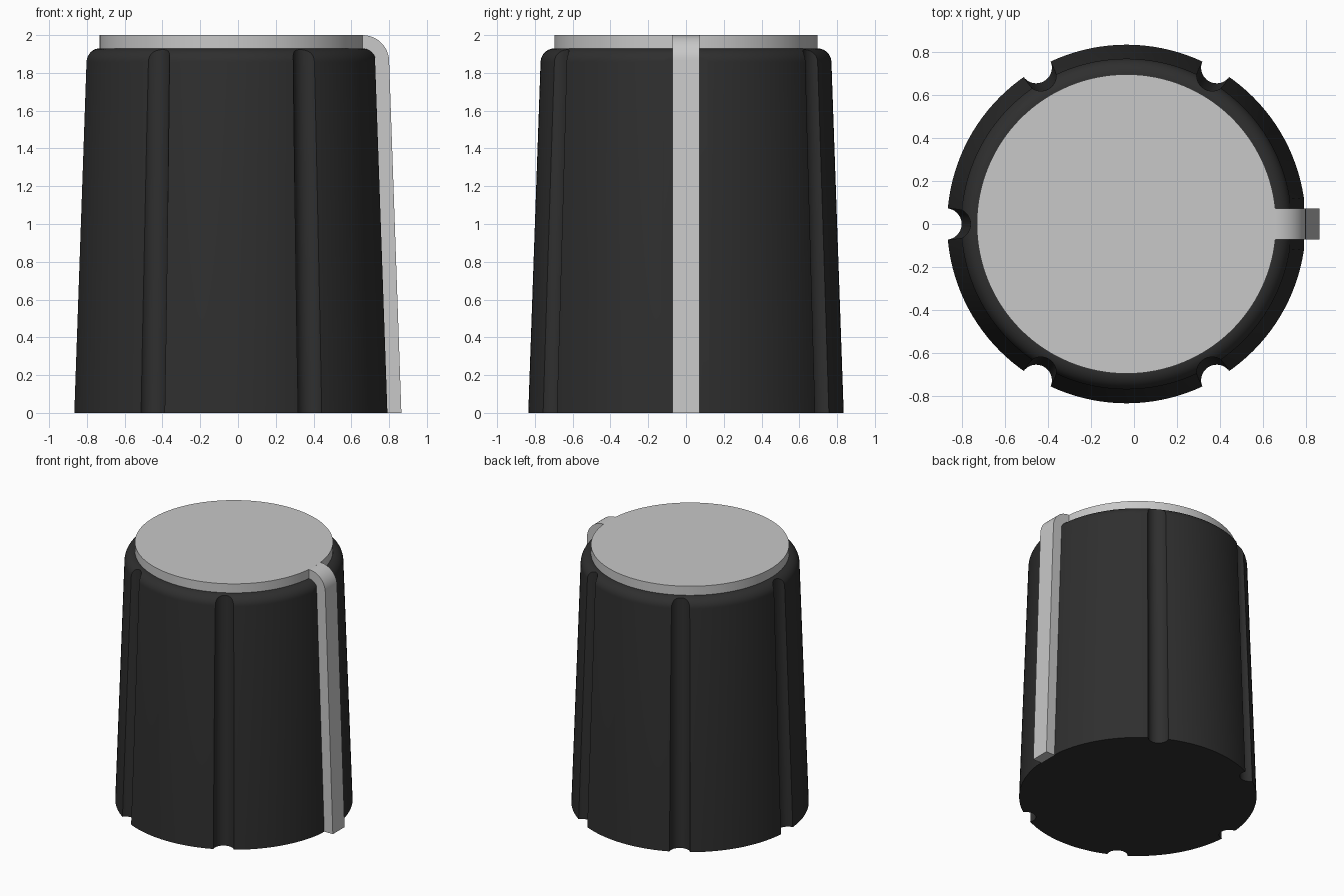
import bpy, bmesh, math
from mathutils import Matrix, Vector

cube = bpy.data.objects.get("Cube")
if cube:
    bpy.data.objects.remove(cube, do_unlink=True)

CX = -0.035  # axis of the round parts


def material(name, rgb, rough):
    m = bpy.data.materials.new(name)
    m.use_nodes = True
    m.diffuse_color = (*rgb, 1)
    bsdf = m.node_tree.nodes["Principled BSDF"]
    bsdf.inputs["Base Color"].default_value = (*rgb, 1)
    bsdf.inputs["Roughness"].default_value = rough
    return m


black = material("black_plastic", (0.028, 0.028, 0.028), 0.6)
grey = material("light_grey_plastic", (0.58, 0.58, 0.58), 0.5)


def add_object(name, bm, mat):
    bmesh.ops.recalc_face_normals(bm, faces=bm.faces[:])
    mesh = bpy.data.meshes.new(name)
    bm.to_mesh(mesh)
    bm.free()
    mesh.materials.append(mat)
    ob = bpy.data.objects.new(name, mesh)
    bpy.context.collection.objects.link(ob)
    return ob


def activate(ob):
    bpy.ops.object.select_all(action='DESELECT')
    ob.select_set(True)
    bpy.context.view_layer.objects.active = ob


def smooth(ob, angle=30):
    activate(ob)
    bpy.ops.object.shade_smooth_by_angle(angle=math.radians(angle))


def lathe(name, profile, mat, steps=128):
    """Spin (radius, z) points about the knob axis and close both ends."""
    bm = bmesh.new()
    rings = []
    for r, z in profile:
        rings.append([bm.verts.new((CX + r * math.cos(a), r * math.sin(a), z))
                      for a in (2 * math.pi * i / steps for i in range(steps))])
    for a, b in zip(rings, rings[1:]):
        for i in range(steps):
            j = (i + 1) % steps
            bm.faces.new((a[i], a[j], b[j], b[i]))
    bm.faces.new(rings[0])
    bm.faces.new(rings[-1])
    return add_object(name, bm, mat)


def arc(cx, cz, r, start, end, n):
    return [(cx + r * math.cos(math.radians(start + (end - start) * i / n)),
             cz + r * math.sin(math.radians(start + (end - start) * i / n)))
            for i in range(n + 1)]


# Tapered body with a rounded shoulder
body = lathe("knob_body", [(0.835, 0)] + arc(0.695, 1.855, 0.075, 2, 90, 10), black)

# Five leaning grip grooves, and a shallow flat behind the pointer
bm = bmesh.new()
for deg in (60, 120, 180, 240, 300):
    low, high = Vector((0.845, 0, -0.2)), Vector((0.793, 0, 2.2))
    lean = (high - low).to_track_quat('Z', 'Y').to_matrix().to_4x4()
    place = (Matrix.Translation((CX, 0, 0)) @ Matrix.Rotation(math.radians(deg), 4, 'Z')
             @ Matrix.Translation((low + high) / 2) @ lean)
    bmesh.ops.create_cone(bm, cap_ends=True, segments=32, radius1=0.073, radius2=0.073,
                          depth=(high - low).length, matrix=place)
flat = Matrix.Translation((0.986, 0, 0)) @ Matrix.Shear('XY', 4, (-0.035, 0))
bmesh.ops.create_cube(bm, size=1, matrix=flat @ Matrix.Translation((0, 0, 1))
                      @ Matrix.Diagonal((0.39, 0.5, 2.6, 1)))
cutter = add_object("groove_cutter", bm, black)
cutter.hide_render = True
cut = body.modifiers.new("grooves", 'BOOLEAN')
cut.operation = 'DIFFERENCE'
cut.solver = 'EXACT'
cut.object = cutter
activate(body)
bpy.ops.object.modifier_apply(modifier=cut.name)
bpy.data.objects.remove(cutter, do_unlink=True)
smooth(body)

# Flat cap disc
cap = lathe("top_cap", [(0.697, 1.925), (0.697, 2.0)], grey)
smooth(cap)

# Pointer strip running over the shoulder and down the side
outline = ([(0.775, 0), (0.865, 0)] + arc(0.66, 1.86, 0.14, 2, 90, 12)
           + [(0.60, 1.999), (0.60, 1.925), (0.66, 1.925), (0.70, 1.90), (0.712, 1.86)])
bm = bmesh.new()
face = bm.faces.new([bm.verts.new((x, -0.072, z)) for x, z in outline])
side = bmesh.ops.extrude_face_region(bm, geom=[face])
bmesh.ops.translate(bm, vec=(0, 0.144, 0),
                    verts=[v for v in side["geom"] if isinstance(v, bmesh.types.BMVert)])
pointer = add_object("pointer_strip", bm, grey)
smooth(pointer)
